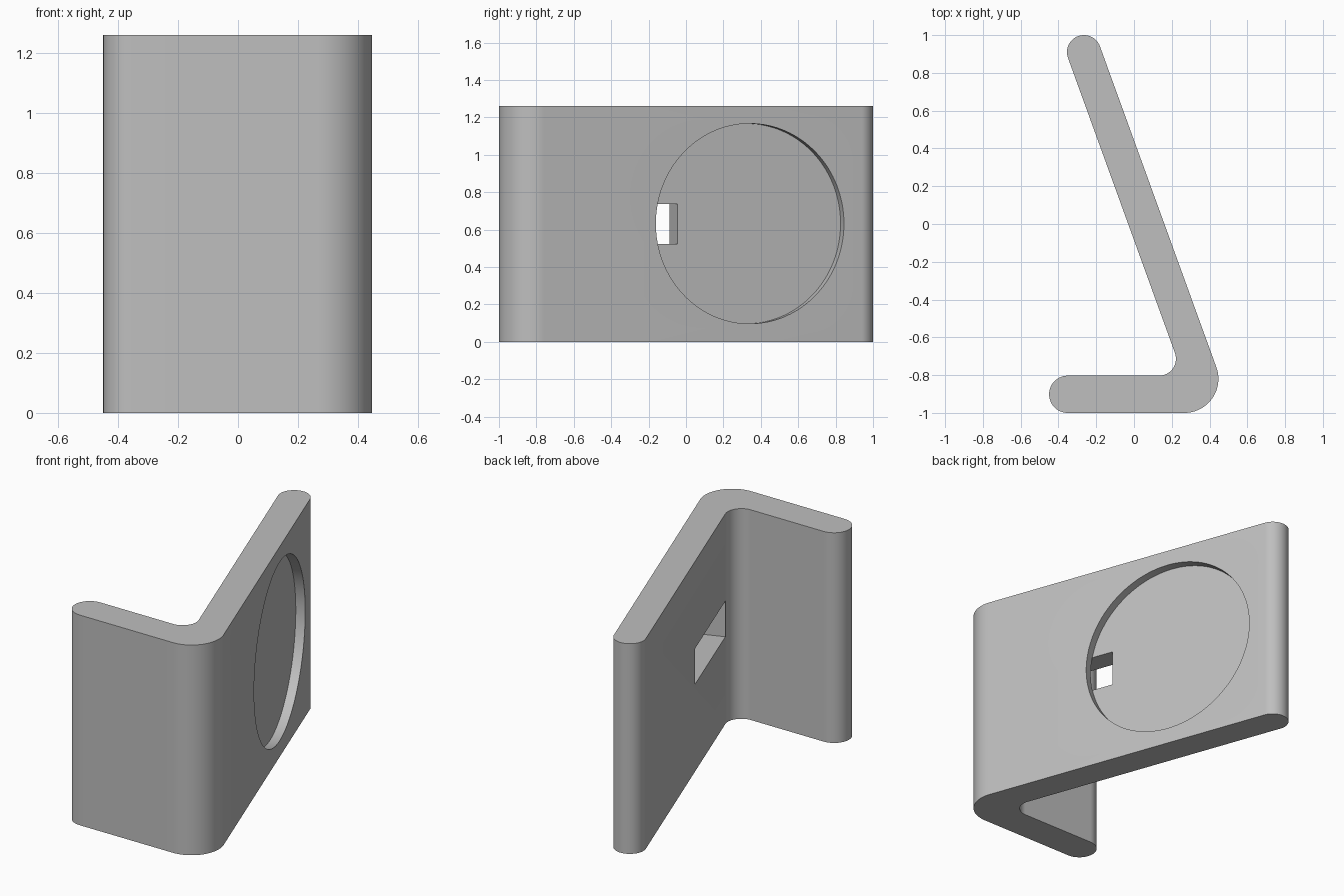
import bpy, bmesh, math
from mathutils import Matrix, Vector

cube = bpy.data.objects.get("Cube")
if cube:
    bpy.data.objects.remove(cube, do_unlink=True)

HEIGHT = 1.26
LEAN = math.radians(20)
# Plate axes: along its length, and out through its outer face
ALONG = Vector((-math.sin(LEAN), math.cos(LEAN), 0))
OUT = Vector((math.cos(LEAN), math.sin(LEAN), 0))
OUTER, INNER = 0.151, -0.029      # plate faces measured along OUT

grey = bpy.data.materials.new("plain grey")
grey.use_nodes = True
grey.diffuse_color = (0.52, 0.52, 0.52, 1)
grey.node_tree.nodes["Principled BSDF"].inputs["Base Color"].default_value = grey.diffuse_color


def arc(cx, cy, r, start, end, steps):
    """Points on an arc, angles in degrees."""
    angles = [math.radians(start + (end - start) * i / steps) for i in range(steps + 1)]
    return [(cx + r * math.cos(a), cy + r * math.sin(a), 0) for a in angles]


def make_object(name, bm):
    bmesh.ops.recalc_face_normals(bm, faces=bm.faces)
    mesh = bpy.data.meshes.new(name)
    bm.to_mesh(mesh)
    bm.free()
    mesh.materials.append(grey)
    obj = bpy.data.objects.new(name, mesh)
    bpy.context.collection.objects.link(obj)
    return obj


def plate_frame(along, out, z):
    """Matrix with local x = along the plate, y = up, z = out of the plate."""
    frame = Matrix((ALONG, Vector((0, 0, 1)), OUT)).transposed().to_4x4()
    frame.translation = ALONG * along + OUT * out + Vector((0, 0, z))
    return frame


# Bent stand: foot, rounded bend and leaning plate as one extruded profile
profile = (arc(0.267, -0.82, 0.18, -90, 20, 24)         # outside of bend
           + arc(-0.265, 0.91, 0.09, 20, 200, 32)       # plate end
           + arc(0.132, -0.713, 0.09, 20, -90, 20)      # inside of bend
           + arc(-0.351, -0.9015, 0.0985, 90, 270, 32)) # foot end
bm = bmesh.new()
face = bm.faces.new([bm.verts.new(p) for p in profile])
lifted = bmesh.ops.extrude_face_region(bm, geom=[face])["geom"]
bmesh.ops.translate(bm, vec=(0, 0, HEIGHT),
                    verts=[v for v in lifted if isinstance(v, bmesh.types.BMVert)])
stand = make_object("bent_stand", bm)

# Round pocket in the outer face
depth = 0.052
rim = Vector(((OUTER - 0.3415 * OUT.y) / OUT.x, 0.3415, 0))
bm = bmesh.new()
bmesh.ops.create_cone(bm, cap_ends=True, segments=128, radius1=0.535, radius2=0.535,
                      depth=depth * 2, matrix=plate_frame(rim.dot(ALONG), OUTER, 0.632))
pocket = make_object("pocket_cutter", bm)

# Cable channel: open at the back, running under the pocket lip to the bend
top, bottom = -0.084, -0.714
low, high = INNER - 0.1, OUTER - depth + 0.001
bm = bmesh.new()
bmesh.ops.create_cube(bm, size=1, matrix=plate_frame((top + bottom) / 2, (low + high) / 2, 0.63)
                      @ Matrix.Diagonal((top - bottom, 0.214, high - low, 1)))
channel = make_object("channel_cutter", bm)

# Cut both shapes, then bake the result and drop the cutters
for cutter in (pocket, channel):
    cutter.hide_render = True
    mod = stand.modifiers.new(cutter.name, 'BOOLEAN')
    mod.operation, mod.solver, mod.object = 'DIFFERENCE', 'EXACT', cutter
graph = bpy.context.evaluated_depsgraph_get()
graph.update()
baked = bpy.data.meshes.new_from_object(stand.evaluated_get(graph))
stand.modifiers.clear()
stand.data = baked
for cutter in (pocket, channel):
    bpy.data.objects.remove(cutter, do_unlink=True)

bpy.ops.object.select_all(action='DESELECT')
stand.select_set(True)
bpy.context.view_layer.objects.active = stand
bpy.ops.object.shade_smooth_by_angle(angle=math.radians(30))
